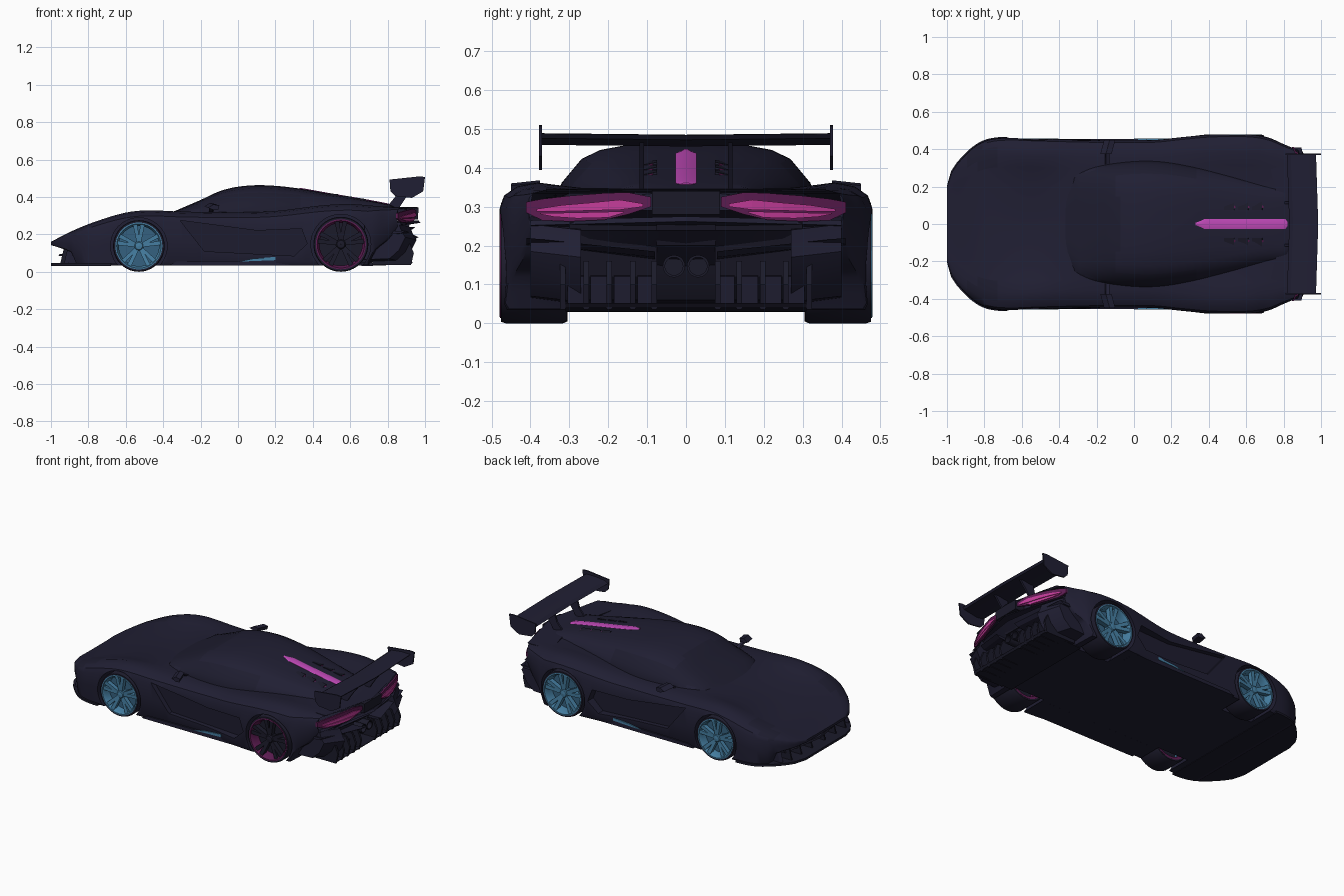
import bpy, bmesh, math
from mathutils import Vector

if "Cube" in bpy.data.objects:
    bpy.data.objects.remove(bpy.data.objects["Cube"])

def mat(name, r, g, b):
    m = bpy.data.materials.new(name)
    m.diffuse_color = (r, g, b, 1)
    m.use_nodes = True
    m.node_tree.nodes["Principled BSDF"].inputs["Base Color"].default_value = m.diffuse_color
    return m

PAINT = mat("midnight_paint", 0.0145, 0.0135, 0.033)
GLASS = mat("dark_glass", 0.0125, 0.0118, 0.028)
CARBON = mat("carbon_black", 0.011, 0.0105, 0.023)
TYRE = mat("tyre_rubber", 0.013, 0.012, 0.027)
NEON = mat("neon_magenta", 0.55, 0.07, 0.50)
LIGHT = mat("tail_light_pink", 0.55, 0.045, 0.32)
PLUM = mat("dark_plum", 0.11, 0.012, 0.085)
BLUE = mat("rim_blue", 0.06, 0.21, 0.36)
DEEP = mat("rim_deep_blue", 0.035, 0.12, 0.215)

def make(name, bm, *mats, angle=32):
    bmesh.ops.recalc_face_normals(bm, faces=bm.faces[:])
    me = bpy.data.meshes.new(name)
    bm.to_mesh(me)
    bm.free()
    ob = bpy.data.objects.new(name, me)
    bpy.context.collection.objects.link(ob)
    for m in mats:
        me.materials.append(m)
    smooth(ob, angle)
    return ob

def smooth(ob, angle=32):
    bpy.ops.object.select_all(action='DESELECT')
    ob.select_set(True)
    bpy.context.view_layer.objects.active = ob
    bpy.ops.object.shade_smooth_by_angle(angle=math.radians(angle))

def curve(p, x):
    """Smooth curve through (x, value) points."""
    x = min(max(x, p[0][0]), p[-1][0])
    i = next(k for k in range(len(p) - 1) if x <= p[k + 1][0])
    def slope(k):
        a, b = p[max(k - 1, 0)], p[min(k + 1, len(p) - 1)]
        return (b[1] - a[1]) / (b[0] - a[0])
    (x0, v0), (x1, v1) = p[i], p[i + 1]
    d = x1 - x0
    t = (x - x0) / d
    return ((2*t**3 - 3*t*t + 1) * v0 + (t**3 - 2*t*t + t) * d * slope(i)
            + (3*t*t - 2*t**3) * v1 + (t**3 - t*t) * d * slope(i + 1))

def skin(bm, rings, closed=False):
    rows = [[bm.verts.new(c) for c in r] for r in rings]
    n = len(rows[0])
    for a, b in zip(rows, rows[1:] + (rows[:1] if closed else [])):
        for j in range(n):
            bm.faces.new((a[j], a[(j + 1) % n], b[(j + 1) % n], b[j]))
    if not closed:
        bm.faces.new(rows[0])
        bm.faces.new(rows[-1])

def loft(sections, sweep=lambda x, y: x):
    """Sections are (x, half outline from bottom centre to top centre)."""
    bm = bmesh.new()
    rings = []
    for x, half in sections:
        ring = half + [(-y, z) for y, z in half[-2:0:-1]]
        rings.append([(sweep(x, y), y, z) for y, z in ring])
    skin(bm, rings)
    return bm

def prism(name, pts, y0, y1, m, skew=0, lift=0):
    """Side-view outline extruded in y on both sides."""
    bm = bmesh.new()
    for s in (1, -1):
        skin(bm, [[(x, s * y0, z) for x, z in pts],
                  [(x + skew, s * y1, z + lift) for x, z in pts]])
    return make(name, bm, m, angle=20)

def lathe(bm, prof, c, s, n=40):
    skin(bm, [[(c[0] + r * math.cos(2*math.pi*k/n), c[1] + s * y, c[2] + r * math.sin(2*math.pi*k/n))
               for r, y in prof] for k in range(n)], closed=True)

def cut(ob, cutter):
    mod = ob.modifiers.new("cut", 'BOOLEAN')
    mod.operation, mod.solver, mod.object = 'DIFFERENCE', 'EXACT', cutter
    bpy.context.view_layer.objects.active = ob
    bpy.ops.object.modifier_apply(modifier=mod.name)
    bpy.data.objects.remove(cutter)

# guide curves along the car
WIDTH = [(-1, .2), (-.975, .275), (-.92, .35), (-.85, .415), (-.78, .45), (-.68, .462), (-.5, .457), (-.2, .45),
         (.1, .45), (.25, .465), (.42, .48), (.62, .48), (.74, .462), (.85, .43), (.95, .405)]
BASE = [(-1, .143), (-.93, .12), (-.885, .1), (-.86, .037), (-.8, .035), (.68, .035), (.71, .04), (.75, .11), (.85, .17), (.95, .24)]
FENDER = [(-1, .16), (-.9, .212), (-.78, .262), (-.62, .312), (-.5, .328), (-.3, .322), (0, .318), (.2, .325),
          (.45, .355), (.6, .362), (.75, .352), (.95, .345)]
DECK = [(-1, .158), (-.8, .245), (-.5, .295), (-.3, .318), (.2, .32), (.6, .342), (.95, .34)]
ROOF = [(-.45, .28), (-.35, .32), (-.2, .384), (-.1, .43), (0, .455), (.13, .463), (.3, .449), (.5, .415),
        (.7, .381), (.82, .357), (.92, .33)]
CABIN = [(-.45, .1), (-.4, .19), (-.33, .25), (-.22, .3), (-.05, .33), (.12, .335), (.3, .31), (.5, .26), (.7, .2), (.92, .15)]

def sweep(x, y):
    t = min(max((x - .6) / .35, 0), 1)
    return x - .6 * y * y * t * t

# main body shell
def body_section(x):
    w, b, f, d = (curve(c, x) for c in (WIDTH, BASE, FENDER, DECK))
    h = f - b
    return [(0, b), (w * .6, b), (w * .97, b), (w * .99, b + .05 * h), (w, b + .45 * h), (w * .995, b + .8 * h),
            (w * .97, b + .9 * h), (w * .9, b + .97 * h), (w * .79, f), (w * .66, f * .6 + d * .4), (w * .45, d), (0, d)]

N = 72
xs = [-1 + 1.95 * i / N for i in range(N + 1)]
body = make("body_shell", loft([(x, body_section(x)) for x in xs], sweep), PAINT, GLASS)

# wheel arches and door scoops
WHEELS = [(-.53, .455, .138, .15), (.55, .476, .147, .17)]
for x, y, r, w in WHEELS:
    bm = bmesh.new()
    for s in (1, -1):
        skin(bm, [[(x + (r + .013) * math.cos(a * math.pi / 24), s * yy, r + (r + .013) * math.sin(a * math.pi / 24))
                   for a in range(48)] for yy in (y - w - .02, .6)])
    cut(body, make("arch_cutter", bm))
cut(body, prism("scoop_cutter", [(-.31, .275), (-.18, .11), (.3, .085), (.37, .15), (.34, .23), (.1, .22)], .418, .6, None))
for p in body.data.polygons:      # head lamps and scoop floors
    c, n = p.center, p.normal
    lamp = -.9 < c.x < -.72 and .3 < abs(c.y) < .41 and n.z > .4
    if lamp or (abs(c.y) < .42 and abs(n.y) > .95 and abs(c.x) < .4):
        p.material_index = 1
smooth(body)

# cabin canopy
def cabin_section(x):
    w, t = curve(CABIN, x), curve(ROOF, x)
    b = curve(DECK, x) - .05
    u = b + .05 if t > b + .06 else b + .02
    h = t - u
    return [(0, b), (w, b), (w, u), (w * .95, u + .3 * h), (w * .8, u + .72 * h), (w * .66, u + .88 * h),
            (w * .45, u + .97 * h), (w * .2, t), (0, t)]
cabin = make("cabin_canopy", loft([(-.45 + 1.35 * i / 50, cabin_section(-.45 + 1.35 * i / 50)) for i in range(51)]), PAINT, GLASS)
for p in cabin.data.polygons:
    side = abs(p.normal.y) > .45 and -.2 < p.center.x < .33
    screen = p.normal.x < -.3 and p.center.x < -.06
    p.material_index = 1 if side or screen else 0

# glowing roof spine
secs = []
for i in range(41):
    x = .33 + .49 * i / 40
    k = .027 * max(.3, min(1, (i + 1) / 5, (41 - i) / 2))
    z = curve(ROOF, x)
    secs.append((x, [(0, z - .02), (k, z - .012), (k, z + .001), (k * .5, z + .004), (0, z + .004)]))
make("spine_light", loft(secs), NEON)

# engine vents beside the spine
for i in range(3):
    x = .48 + i * .075
    z = curve(ROOF, x) - .004
    prism(f"engine_vent_{i}", [(x, z - .025), (x, z + .006), (x + .055, z), (x + .06, z - .03)], .075, .125, CARBON, lift=-.010)
    prism(f"engine_vent_glow_{i}", [(x + .055, z - .025), (x + .055, z - .003), (x + .063, z - .006), (x + .063, z - .03)], .085, .12, PLUM, lift=-.010)

# front splitter, mouth and strakes
bm = bmesh.new()
plan = [(max(x - .005, -1), curve(WIDTH, x) + .004) for x in xs if x < -.67]
outline = [(x, y) for x, y in plan] + [(x, -y) for x, y in reversed(plan)]
skin(bm, [[(x, y, z) for x, y in outline] for z in (.032, .046)])
make("front_splitter", bm, CARBON)
for i, y in enumerate((.06, .17, .27)):
    prism(f"mouth_strake_{i}", [(-.95, .046), (-.86, .046), (-.86, .13), (-.93, .13)], y, y + .01, CARBON)
prism("nose_blade", [(-.96, .085), (-.86, .08), (-.86, .095), (-.955, .095)], 0, .29, CARBON, skew=.05)
prism("corner_fin", [(-.93, .046), (-.83, .046), (-.8, .11), (-.91, .13)], .335, .345, PAINT, skew=.02)

# side skirts and blue sill marks
prism("side_skirt", [(-.37, .034), (.38, .034), (.37, .062), (-.33, .055)], .3, .455, PAINT)
prism("sill_mark", [(.0, .054), (.2, .062), (.2, .08), (.08, .07)], .45, .457, BLUE)

# door mirrors
prism("mirror_arm", [(-.155, .318), (-.135, .318), (-.13, .326), (-.15, .326)], .32, .4, PAINT, lift=.025)
prism("mirror_pod", [(-.18, .35), (-.15, .338), (-.125, .34), (-.12, .362), (-.15, .368)], .375, .45, PAINT, skew=.02, lift=-.008)

# rear bumper, diffuser and exhausts
prism("rear_bumper_core", [(.66, .045), (.8, .06), (.86, .12), (.9, .26), (.7, .26)], .075, .3, CARBON)
prism("exhaust_recess", [(.66, .045), (.76, .06), (.8, .12), (.82, .19), (.9, .2), (.92, .26), (.7, .26)], 0, .076, CARBON)
prism("rear_bumper_pod", [(.735, .05), (.87, .055), (.92, .1), (.955, .17), (.94, .19), (.92, .24), (.735, .26)], .27, .4, PAINT, skew=-.06, lift=.015)
prism("rear_bumper_blade", [(.8, .235), (.975, .262), (.965, .275), (.8, .27)], 0, .4, PAINT, skew=-.1, lift=-.01)
prism("rear_lower_blade", [(.8, .16), (.94, .17), (.965, .185), (.8, .18)], .08, .41, PAINT, skew=-.07, lift=.035)
prism("diffuser_floor", [(.66, .03), (.925, .04), (.935, .052), (.66, .05)], 0, .31, CARBON)
for i, y in enumerate((.075, .13, .19, .25, .31)):
    prism(f"diffuser_fin_{i}", [(.72, .035), (.925, .035), (.94, .1), (.915, .16), (.72, .16)], y, y + .014, CARBON)
for i, y in enumerate((.1, .16, .22, .28)):
    prism(f"diffuser_block_{i}", [(.75, .05), (.89, .05), (.9, .12), (.75, .13)], y - .02, y + .025, PAINT)
for s in (1, -1):
    bm = bmesh.new()
    skin(bm, [[(x, s * .031 + r * math.cos(a * math.pi / 10), .147 + r * math.sin(a * math.pi / 10)) for a in range(20)]
              for x, r in ((.78, .029), (.92, .029), (.92, .023), (.84, .023))])
    make("exhaust_pipe", bm, CARBON)

# tail lights, wrapped round the swept tail
def tail(name, pts, out, m):
    bm = bmesh.new()
    for s in (1, -1):
        for (y0, a0, b0), (y1, a1, b1) in zip(pts, pts[1:]):
            q = [(y0, a0), (y1, a1), (y1, b1), (y0, b0)]
            skin(bm, [[(.952 + o - .6 * y * y, s * y, z) for y, z in q] for o in (-.006, out)])
    make(name, bm, m)
tail("tail_light_surround", [(.09, .3, .325), (.15, .28, .337), (.21, .266, .335), (.3, .262, .328), (.37, .265, .32), (.412, .285, .312)], .005, PLUM)
tail("tail_light_upper", [(.11, .3, .308), (.17, .292, .318), (.25, .29, .31), (.32, .288, .304), (.385, .287, .294)], .010, LIGHT)
tail("tail_light_lower", [(.16, .284, .288), (.2, .272, .287), (.28, .27, .285), (.34, .274, .284), (.375, .281, .284)], .010, LIGHT)
prism("tail_centre_panel", [(.9, .28), (.962, .28), (.965, .34), (.9, .345)], 0, .088, CARBON)
prism("tail_lip", [(.8, .335), (.955, .338), (.965, .346), (.8, .348)], 0, .36, PAINT, skew=-.085)

# rear wing
prism("wing_blade", [(.83, .462), (.88, .455), (.975, .472), (.985, .484), (.92, .485), (.85, .476)], 0, .375, PAINT, skew=-.012, lift=.004)
prism("wing_endplate", [(.81, .493), (.97, .51), (1, .507), (.99, .43), (.93, .395), (.84, .405), (.815, .43)], .37, .378, PAINT)
prism("wing_strut", [(.79, .34), (.86, .34), (.9, .4), (.95, .465), (.86, .465), (.84, .4)], .108, .12, PAINT)

# wheels: three with blue rims, the near rear one dark with a plum ring
for x, y, r, w in WHEELS:
    for s in (1, -1):
        dark = s < 0 and x > 0
        ring, blade, back = (PLUM, CARBON, CARBON) if dark else (BLUE, BLUE, DEEP)
        h = w / 2
        c = (x, s * (y - h), r)
        def turned(name, m, *prof):
            bm = bmesh.new()
            lathe(bm, prof, c, s)
            make(name, bm, m)
        turned("tyre", TYRE, (.9*r, -h), (.96*r, -h), (r, -.85*h), (r, .85*h), (.97*r, h), (.9*r, h))
        turned("rim_barrel", ring, (.78*r, .8*h), (.78*r, -.2*h), (.9*r, -.2*h), (.91*r, 1.03*h), (.86*r, 1.04*h))
        turned("inner_barrel", PLUM, (.8*r, -.2*h), (.78*r, -.97*h), (.9*r, -1.01*h), (.9*r, -.2*h))
        turned("brake_disc", back, (.001, .3*h), (.8*r, .3*h), (.8*r, .2*h), (.001, .2*h))
        turned("inner_disc", CARBON, (.001, .18*h), (.79*r, .18*h), (.79*r, .1*h), (.001, .1*h))
        bm = bmesh.new()
        lathe(bm, [(.001, .95*h), (.14*r, .92*h), (.2*r, .8*h), (.2*r, .4*h), (.001, .4*h)], c, s, 20)
        for k in range(10):
            a = 2 * math.pi * (k // 2) / 5 + math.pi / 2 + (.17 if k % 2 else -.17)
            u, v = Vector((math.cos(a), 0, math.sin(a))), Vector((-math.sin(a), 0, math.cos(a)))
            skin(bm, [[Vector(c) + u * d + v * e * g + Vector((0, s * yy, 0))
                       for e, yy in ((-1, lo), (1, lo), (1, hi), (-1, hi))]
                      for d, g, lo, hi in ((.12*r, .06*r, .5*h, .85*h), (.84*r, .085*r, .6*h, .98*h))])
        make("rim_spokes", bm, blade)
